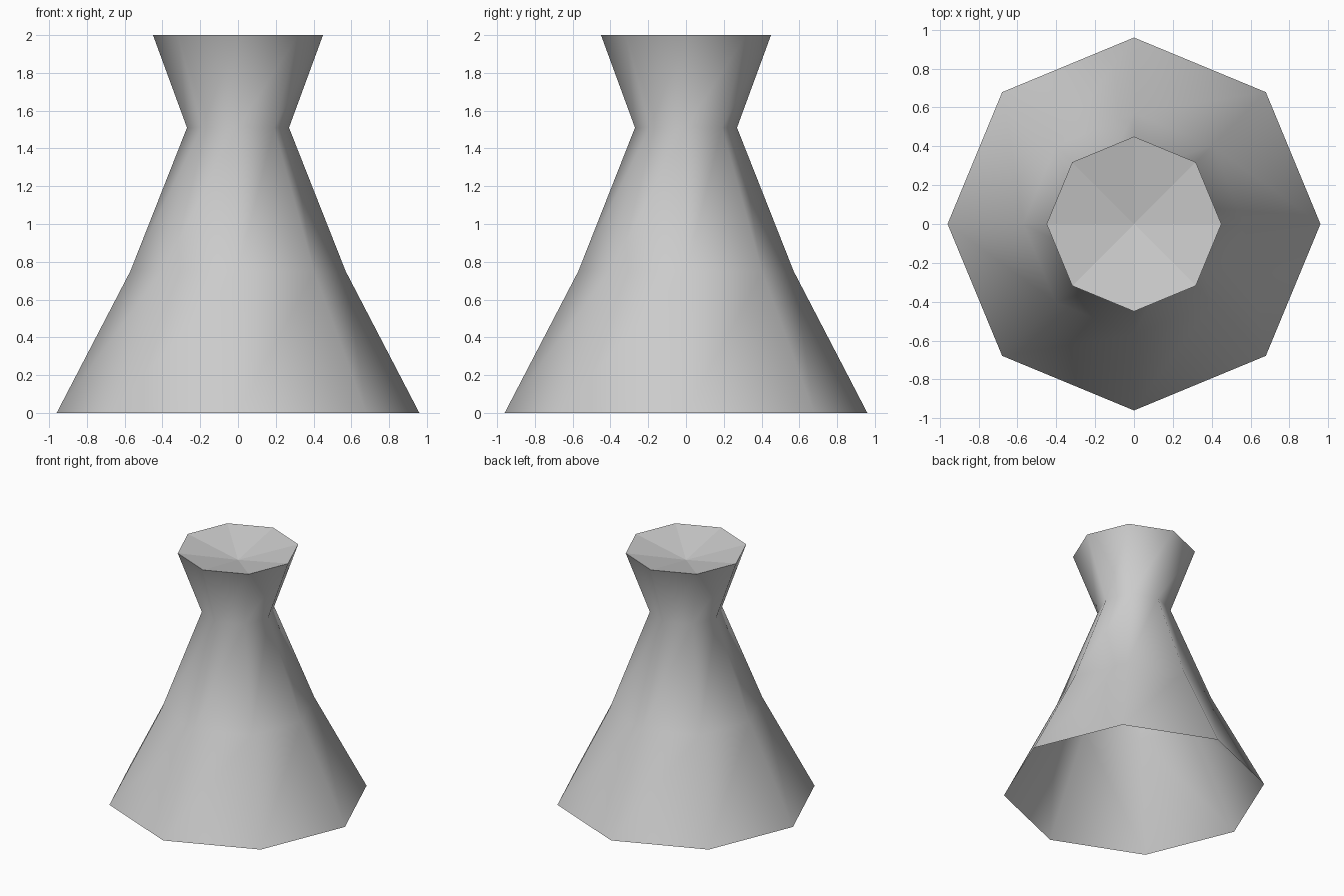
import bpy
import bmesh
from math import cos, sin, pi

cube = bpy.data.objects.get("Cube")
if cube:
    bpy.data.objects.remove(cube, do_unlink=True)

SIDES = 8
PROFILE = [(0.96, 0), (0.57, 0.75), (0.27, 1.51), (0.45, 2)]  # radius, height
DISH_DEPTH = 0.09

# Plain grey
grey = bpy.data.materials.new("light_grey")
grey.use_nodes = True
colour = (0.6, 0.6, 0.6, 1)
grey.diffuse_color = colour
grey.node_tree.nodes["Principled BSDF"].inputs["Base Color"].default_value = colour

bm = bmesh.new()


def ring(radius, z):
    return [bm.verts.new((radius * cos(2 * pi * i / SIDES),
                          radius * sin(2 * pi * i / SIDES), z))
            for i in range(SIDES)]


# Flared wall, open at the bottom and smooth all round
rings = [ring(r, z) for r, z in PROFILE]
for low, high in zip(rings, rings[1:]):
    for i in range(SIDES):
        j = (i + 1) % SIDES
        bm.faces.new((low[i], low[j], high[j], high[i])).smooth = True

# Shallow faceted dish closing the top
rim = rings[-1]
centre = bm.verts.new((0, 0, PROFILE[-1][1] - DISH_DEPTH))
for i in range(SIDES):
    bm.faces.new((rim[i], rim[(i + 1) % SIDES], centre)).smooth = False

# Sharp rim between wall and dish
for i in range(SIDES):
    bm.edges.get((rim[i], rim[(i + 1) % SIDES])).smooth = False

mesh = bpy.data.meshes.new("flared_pedestal")
bm.to_mesh(mesh)
bm.free()
mesh.materials.append(grey)
pedestal = bpy.data.objects.new("flared_pedestal", mesh)
bpy.context.collection.objects.link(pedestal)
